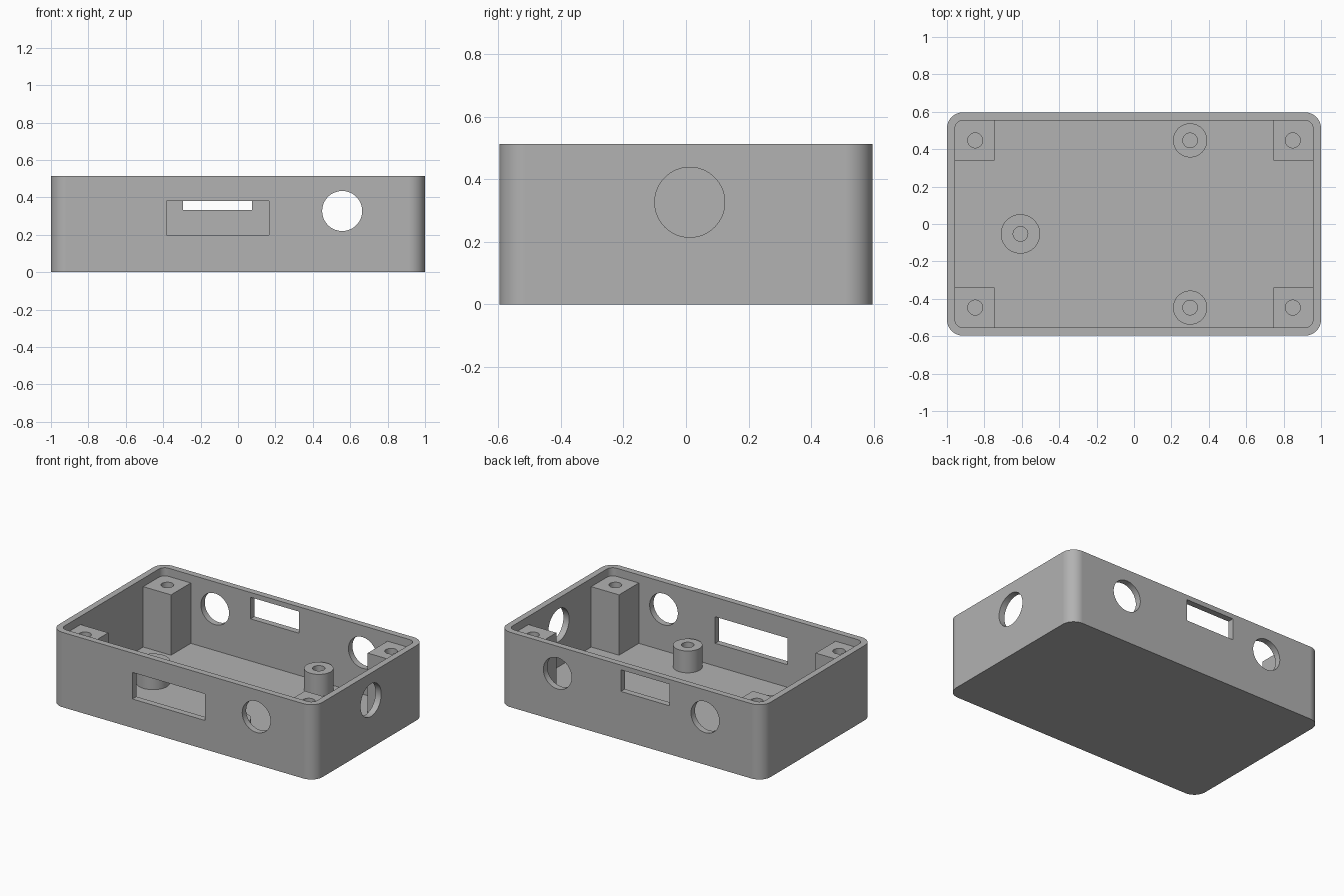
import bpy
import bmesh
import math
from mathutils import Matrix, Vector

if "Cube" in bpy.data.objects:
    bpy.data.objects.remove(bpy.data.objects["Cube"], do_unlink=True)

# Overall sizes
HALF_X, HALF_Y, HEIGHT = 1.0, 0.597, 0.513
WALL, FLOOR = 0.043, 0.043
POST_TOP, STANDOFF_TOP = 0.457, 0.193
HOLE_Z = 0.327

grey = bpy.data.materials.new("grey_plastic")
grey.use_nodes = True
colour = (0.445, 0.445, 0.445, 1)
grey.diffuse_color = colour
grey.node_tree.nodes["Principled BSDF"].inputs["Base Color"].default_value = colour


def finish(name, bm):
    bmesh.ops.recalc_face_normals(bm, faces=bm.faces)
    mesh = bpy.data.meshes.new(name)
    bm.to_mesh(mesh)
    bm.free()
    mesh.materials.append(grey)
    obj = bpy.data.objects.new(name, mesh)
    bpy.context.collection.objects.link(obj)
    return obj


def rounded_block(name, hx, hy, radius, z0, z1, steps=12):
    """Upright prism with rounded vertical corners."""
    bm = bmesh.new()
    verts = []
    for i, (sx, sy) in enumerate([(1, 1), (-1, 1), (-1, -1), (1, -1)]):
        for s in range(steps + 1):
            a = math.pi / 2 * (i + s / steps)
            verts.append(bm.verts.new((sx * (hx - radius) + radius * math.cos(a),
                                       sy * (hy - radius) + radius * math.sin(a), z0)))
    base = bm.faces.new(verts)
    top = bmesh.ops.extrude_face_region(bm, geom=[base])["geom"]
    bmesh.ops.translate(bm, vec=(0, 0, z1 - z0),
                        verts=[g for g in top if isinstance(g, bmesh.types.BMVert)])
    return finish(name, bm)


def box(name, low, high):
    low, high = Vector(low), Vector(high)
    bm = bmesh.new()
    bmesh.ops.create_cube(bm, size=1, matrix=Matrix.Translation((low + high) / 2)
                          @ Matrix.Diagonal((*(high - low), 1)))
    return finish(name, bm)


def cylinder(name, centre, radius, length, axis="Z"):
    turn = {"X": Matrix.Rotation(math.pi / 2, 4, "Y"),
            "Y": Matrix.Rotation(math.pi / 2, 4, "X"), "Z": Matrix()}[axis]
    bm = bmesh.new()
    bmesh.ops.create_cone(bm, cap_ends=True, segments=64, radius1=radius, radius2=radius,
                          depth=length, matrix=Matrix.Translation(centre) @ turn)
    return finish(name, bm)


def cut(obj, cutters):
    """Subtract each cutter, then shade smooth with sharp edges."""
    bpy.ops.object.select_all(action="DESELECT")
    bpy.context.view_layer.objects.active = obj
    obj.select_set(True)
    for cutter in cutters:
        mod = obj.modifiers.new("cut", "BOOLEAN")
        mod.operation, mod.solver, mod.object = "DIFFERENCE", "EXACT", cutter
        bpy.ops.object.modifier_apply(modifier=mod.name)
        bpy.data.objects.remove(cutter, do_unlink=True)
    bpy.ops.object.shade_smooth_by_angle(angle=math.radians(30))
    weighted = obj.modifiers.new("even_shading", "WEIGHTED_NORMAL")
    weighted.keep_sharp = True


def bore(x, y, radius, top):
    """Blind screw hole reaching down to the floor."""
    return cylinder("bore", (x, y, (FLOOR + top + 0.1) / 2), radius, top + 0.1 - FLOOR)


# Open tray with wall openings
tray = rounded_block("case_tray", HALF_X, HALF_Y, 0.086, 0, HEIGHT)
cut(tray, [
    rounded_block("cavity", HALF_X - WALL, HALF_Y - WALL, 0.043, FLOOR, HEIGHT + 0.1),
    box("front_slot", (-0.383, -0.7, 0.198), (0.166, -0.5, 0.38)),
    box("back_slot", (-0.293, 0.5, 0.332), (0.076, 0.7, 0.48)),
    cylinder("front_hole", (0.557, -HALF_Y, HOLE_Z), 0.107, 0.2, "Y"),
    cylinder("back_left_hole", (0.557, HALF_Y, HOLE_Z), 0.107, 0.2, "Y"),
    cylinder("back_right_hole", (-0.563, HALF_Y, HOLE_Z), 0.107, 0.2, "Y"),
    cylinder("side_hole", (HALF_X, 0.012, HOLE_Z), 0.112, 0.2, "X"),
])

# Square screw posts in the four corners, sunk slightly into walls and floor
for sx, side in ((1, "left"), (-1, "right")):
    for sy, end in ((-1, "front"), (1, "back")):
        xs = sorted((sx * 0.746, sx * 0.968))
        ys = sorted((sy * 0.34, sy * 0.565))
        post = box(f"{end}_{side}_post", (xs[0], ys[0], FLOOR / 2), (xs[1], ys[1], POST_TOP))
        cut(post, [bore(sx * 0.849, sy * 0.447, 0.04, POST_TOP)])

# Round standoffs on the floor
for name, x, y, radius in (("back_standoff", 0.3, 0.447, 0.091),
                           ("front_standoff", 0.3, -0.447, 0.091),
                           ("side_standoff", -0.607, -0.053, 0.105)):
    length = STANDOFF_TOP - FLOOR / 2
    standoff = cylinder(name, (x, y, STANDOFF_TOP - length / 2), radius, length)
    cut(standoff, [bore(x, y, 0.039, STANDOFF_TOP)])
